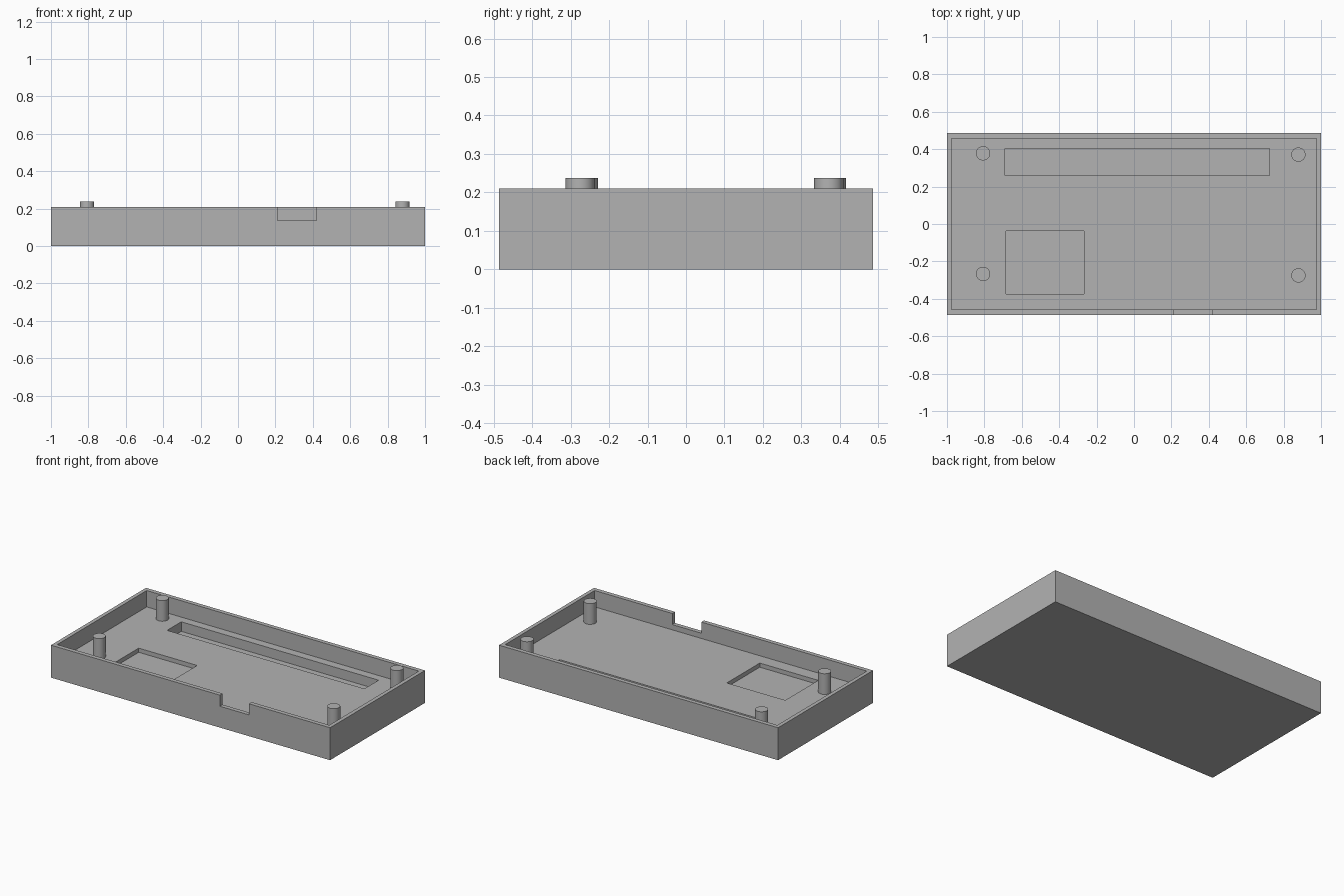
import bpy
import math

default_cube = bpy.data.objects.get("Cube")
if default_cube:
    bpy.data.objects.remove(default_cube, do_unlink=True)

HALF_X, HALF_Y, HEIGHT = 1.0, 0.486, 0.21
WALL = 0.025
FLOOR = 0.104
POST_TOP, POST_RADIUS = 0.238, 0.038
ABOVE = HEIGHT + 0.1

# Single grey plastic
grey = bpy.data.materials.new("grey_plastic")
grey.use_nodes = True
grey.diffuse_color = (0.45, 0.45, 0.45, 1)
grey.node_tree.nodes["Principled BSDF"].inputs["Base Color"].default_value = grey.diffuse_color


def box(name, x, y, z):
    """Box spanning the given (min, max) pair on each axis."""
    centre = [(a + b) / 2 for a, b in (x, y, z)]
    bpy.ops.mesh.primitive_cube_add(size=1, location=centre)
    obj = bpy.context.object
    obj.name = name
    obj.scale = [b - a for a, b in (x, y, z)]
    bpy.ops.object.transform_apply(location=True, rotation=False, scale=True)
    obj.data.materials.append(grey)
    return obj


def cut(target, name, x, y, z):
    """Remove a box-shaped volume from the target."""
    cutter = box(name, x, y, z)
    cutter.hide_render = True
    mod = target.modifiers.new(name, "BOOLEAN")
    mod.operation = "DIFFERENCE"
    mod.solver = "EXACT"
    mod.object = cutter
    bpy.context.view_layer.objects.active = target
    bpy.ops.object.modifier_apply(modifier=mod.name)
    bpy.data.objects.remove(cutter, do_unlink=True)


# Tray body with its hollow interior
tray = box("tray", (-HALF_X, HALF_X), (-HALF_Y, HALF_Y), (0, HEIGHT))
inner_x, inner_y = HALF_X - WALL, HALF_Y - WALL - 0.003
cut(tray, "interior", (-inner_x, inner_x), (-inner_y, inner_y), (FLOOR, ABOVE))

# Long deep slot, shallow rectangular recess and front wall notch
cut(tray, "long_slot", (-0.69, 0.724), (0.26, 0.405), (0.042, ABOVE))
cut(tray, "shallow_recess", (-0.685, -0.266), (-0.375, -0.038), (0.077, ABOVE))
cut(tray, "front_notch", (0.211, 0.419), (-HALF_Y - 0.1, -inner_y + 0.02), (0.138, ABOVE))

# Mounting posts rising from the floor
posts = {
    "post_back_right": (-0.807, 0.378),
    "post_front_right": (-0.807, -0.267),
    "post_back_left": (0.879, 0.371),
    "post_front_left": (0.879, -0.275),
}
base = FLOOR - 0.01
for name, (x, y) in posts.items():
    bpy.ops.mesh.primitive_cylinder_add(
        vertices=40, radius=POST_RADIUS, depth=POST_TOP - base,
        location=(x, y, (POST_TOP + base) / 2))
    post = bpy.context.object
    post.name = name
    post.data.materials.append(grey)
    bpy.ops.object.shade_smooth_by_angle(angle=math.radians(30))
